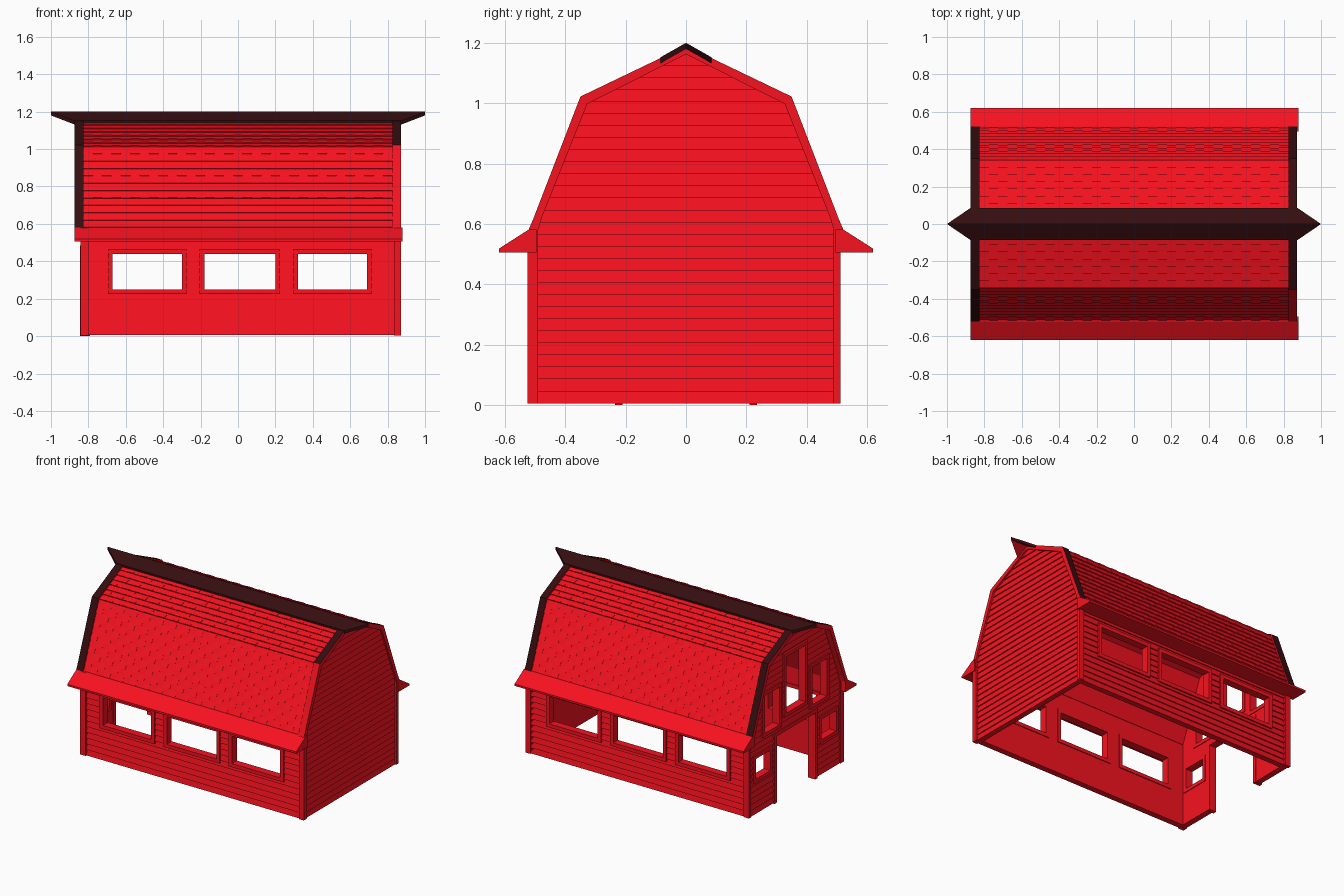
import bpy, bmesh
from mathutils import Vector

if "Cube" in bpy.data.objects:
    bpy.data.objects.remove(bpy.data.objects["Cube"])


def material(name, rgb):
    m = bpy.data.materials.new(name)
    m.diffuse_color = (*rgb, 1)
    m.use_nodes = True
    m.node_tree.nodes["Principled BSDF"].inputs["Base Color"].default_value = m.diffuse_color
    return m


RED = material("barn_red", (0.93, 0.006, 0.014))
DARK = material("dark_trim", (0.035, 0.004, 0.005))


def add_prism(bm, pts, axis, a, b):
    """Extrude a 2D outline (u, z) along axis x or y from a to b."""
    def at(p, t):
        return (t, p[0], p[1]) if axis == "x" else (p[0], t, p[1])
    lo = [bm.verts.new(at(p, a)) for p in pts]
    hi = [bm.verts.new(at(p, b)) for p in pts]
    bm.faces.new(lo)
    bm.faces.new(hi[::-1])
    for i in range(len(pts)):
        j = (i + 1) % len(pts)
        bm.faces.new((lo[i], lo[j], hi[j], hi[i]))


def finish(name, bm, mat=RED):
    bmesh.ops.recalc_face_normals(bm, faces=bm.faces)
    me = bpy.data.meshes.new(name)
    bm.to_mesh(me)
    bm.free()
    me.materials.append(mat)
    ob = bpy.data.objects.new(name, me)
    bpy.context.collection.objects.link(ob)
    return ob


def prism(name, pts, axis, a, b, mat=RED):
    bm = bmesh.new()
    add_prism(bm, pts, axis, a, b)
    return finish(name, bm, mat)


def rect(u0, u1, z0, z1):
    return [(u0, z0), (u1, z0), (u1, z1), (u0, z1)]


def boolean(ob, cutter, op):
    mod = ob.modifiers.new("cut", "BOOLEAN")
    mod.operation, mod.object, mod.solver = op, cutter, "EXACT"
    dg = bpy.context.evaluated_depsgraph_get()
    me = bpy.data.meshes.new_from_object(ob.evaluated_get(dg))
    ob.modifiers.clear()
    ob.data = me
    bpy.data.objects.remove(cutter)


def siding(outer, inner, top, z0=0.005, pitch=0.04, lip=0.008):
    """Clapboard cross-section: every board leans out to a lip at its foot."""
    s = 1 if outer > inner else -1
    pts, z = [(inner, z0)], z0
    while z < top - 1e-4:
        zt = min(z + pitch, top)
        pts += [(outer, z), (outer - s * lip, zt)]
        z = zt
    return pts + [(inner, top)]


def frame(name, axis, a, b, hole, w=0.025, door=False):
    """Trim boards around an opening."""
    u0, u1, z0, z1 = hole
    zb = 0 if door else z0 - w
    boards = [(u0 - w, u0, zb, z1 + w), (u1, u1 + w, zb, z1 + w), (u0, u1, z1, z1 + w)]
    if not door:
        boards.append((u0, u1, z0 - w, z0))
    bm = bmesh.new()
    for r in boards:
        add_prism(bm, rect(*r), axis, a, b)
    finish(name, bm)


def mirrored(half):
    """Full roof line from its right half (eave to peak)."""
    return half + [(-y, z) for y, z in half[-2::-1]]


# Long walls with three windows each
long_windows = [(-0.67, -0.30, 0.25, 0.44), (-0.18, 0.20, 0.25, 0.44), (0.32, 0.69, 0.25, 0.44)]
for side, outer, inner in (("front", -0.517, -0.475), ("back", 0.505, 0.465)):
    wall = prism(side + "_wall", siding(outer, inner, 0.58), "x", -0.82, 0.85)
    lo, hi = min(outer, inner), max(outer, inner)
    for i, h in enumerate(long_windows):
        boolean(wall, prism("cutter", rect(*h), "y", lo - 0.1, hi + 0.1), "DIFFERENCE")
        frame(f"{side}_window_frame_{i + 1}", "y", lo - 0.006, hi + 0.006, h)

# Gable end walls: plain on the right, door and windows on the left
gable = [(-0.51, 0.005), (0.50, 0.005), (0.50, 0.58), (0.328, 1.0), (0, 1.168), (-0.328, 1.0), (-0.51, 0.58)]
door = (-0.21, 0.21, -0.1, 0.46)
end_windows = [(0.28, 0.44, 0.25, 0.39), (-0.44, -0.28, 0.25, 0.39), (-0.105, 0.105, 0.58, 0.97),
               (0.18, 0.34, 0.53, 0.79), (-0.34, -0.18, 0.53, 0.79)]
for side, outer, inner in (("left", -0.837, -0.795), ("right", 0.864, 0.825)):
    wall = prism(side + "_gable_wall", siding(outer, inner, 1.2), "y", -0.6, 0.6)
    boolean(wall, prism("cutter", gable, "x", -1, 1), "INTERSECT")
    if side == "left":
        for h in [door] + end_windows:
            boolean(wall, prism("cutter", rect(*h), "x", -1, -0.7), "DIFFERENCE")
        frame("door_frame", "x", -0.844, -0.79, door, 0.025, True)
        for i, h in enumerate(end_windows):
            frame(f"gable_window_frame_{i + 1}", "x", -0.844, -0.79, h)

# Corner boards
for nx, x0, x1 in (("left", -0.842, -0.80), ("right", 0.835, 0.872)):
    for ny, y0, y1 in (("front", -0.525, -0.49), ("back", 0.488, 0.512)):
        prism(f"{ny}_{nx}_corner_board", rect(x0, x1, 0.004, 0.58), "y", y0, y1)

# Roof deck
deck = [(0.508, 0.58), (0.34, 1.012), (0, 1.178)]
under = [(0.472, 0.58), (0.313, 0.985), (0, 1.145)]
prism("roof_deck", mirrored(deck) + mirrored(under)[::-1], "x", -0.83, 0.83)

# Shingle courses of wedge tabs, alternating in thickness
bm = bmesh.new()
tabs, x0, x1 = 33, -0.826, 0.826
for s in (-1, 1):
    for p, q, rows in ((deck[0], deck[1], 11), (deck[1], (0.07, 1.144), 7)):
        p, q = Vector((p[0] * s, p[1])), Vector((q[0] * s, q[1]))
        d = (q - p).normalized()
        n = Vector((d.y, -d.x)) * s
        for r in range(rows):
            low, up = p.lerp(q, r / rows), p.lerp(q, (r + 1) / rows)
            for t in range(tabs):
                h = 0.008 if (t + r) % 2 else 0.006
                w = (x1 - x0) / tabs
                add_prism(bm, [low, low + n * h, up], "x", x0 + t * w, x0 + (t + 1) * w)
finish("roof_shingles", bm)

# Rake trim on the gable edges (dark outside, red on the end faces)
top = [(0.522, 0.58), (0.505, 0.62), (0.35, 1.022), (0, 1.19)]
inner = [(0.49, 0.58), (0.478, 0.62), (0.327, 0.998), (0, 1.162)]
for side, a, b in (("left", -0.875, -0.825), ("right", 0.825, 0.872)):
    trim = prism(side + "_rake_trim", mirrored(top) + mirrored(inner)[::-1], "x", a, b)
    trim.data.materials.append(DARK)
    for f in trim.data.polygons:
        plain = side == "right" and f.center.y < 0 and f.center.z < 1
        if f.normal.z > 0.2 and not plain:
            f.material_index = 1

# Flared eaves
for side, s in (("front", -1), ("back", 1)):
    eave = [(0.495, 0.505), (0.62, 0.505), (0.62, 0.518), (0.52, 0.582), (0.495, 0.582)]
    prism(side + "_eave", [(s * y, z) for y, z in eave], "x", -0.875, 0.88)

# Ridge cap with pointed ends, dark on top and red below
bm = bmesh.new()
layers = []
for dz in (0, -0.02):
    ridge = [bm.verts.new((x, 0, 1.2 + dz)) for x in (-1, -0.875, 0.875, 1)]
    edges = {s: [bm.verts.new((x, s * 0.085, 1.152 + dz)) for x in (-0.875, 0.875)] for s in (-1, 1)}
    for s in (-1, 1):
        e = edges[s]
        bm.faces.new((ridge[0], ridge[1], e[0]))
        bm.faces.new((ridge[1], ridge[2], e[1], e[0]))
        bm.faces.new((ridge[2], ridge[3], e[1]))
    layers.append([ridge[0], edges[-1][0], edges[-1][1], ridge[3], edges[1][1], edges[1][0]])
for i in range(6):
    j = (i + 1) % 6
    bm.faces.new((layers[0][i], layers[0][j], layers[1][j], layers[1][i]))
cap = finish("ridge_cap", bm, DARK)
cap.data.materials.append(RED)
for f in cap.data.polygons:
    if f.normal.z < -0.2:
        f.material_index = 1
